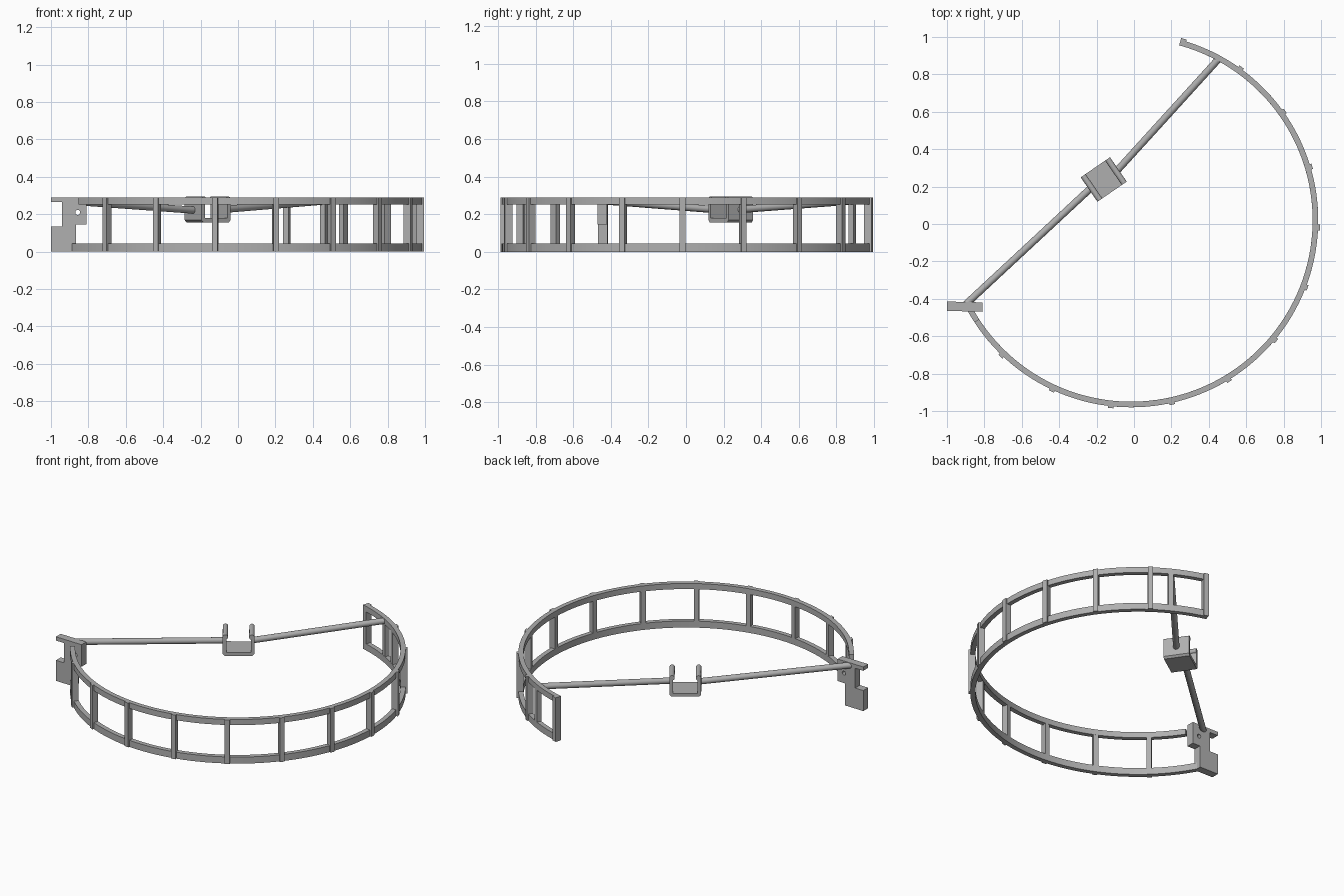
import bpy, bmesh
from math import radians, cos, sin
from mathutils import Vector, Matrix

if "Cube" in bpy.data.objects:
    bpy.data.objects.remove(bpy.data.objects["Cube"])

grey = bpy.data.materials.new("plain grey")
grey.use_nodes = True
colour = (0.43, 0.43, 0.43, 1)
grey.diffuse_color = colour
grey.node_tree.nodes["Principled BSDF"].inputs["Base Color"].default_value = colour

CX, CY = -0.015, 0.02
R_IN, R_OUT = 0.97, 1.0
HEIGHT = 0.29


def finish(name, bm, smooth=False):
    bmesh.ops.recalc_face_normals(bm, faces=bm.faces)
    mesh = bpy.data.meshes.new(name)
    bm.to_mesh(mesh)
    bm.free()
    ob = bpy.data.objects.new(name, mesh)
    bpy.context.collection.objects.link(ob)
    mesh.materials.append(grey)
    if smooth:
        bpy.ops.object.select_all(action='DESELECT')
        ob.select_set(True)
        bpy.context.view_layer.objects.active = ob
        bpy.ops.object.shade_smooth_by_angle(angle=radians(35))
    return ob


def add_box(bm, centre, size, matrix=Matrix()):
    m = matrix @ Matrix.Translation(centre) @ Matrix.Diagonal((*size, 1))
    return bmesh.ops.create_cube(bm, size=1, matrix=m)["verts"]


def arc_rail(name, start, end, z0, z1, steps=90):
    bm = bmesh.new()
    rings = []
    for i in range(steps + 1):
        a = radians(start + (end - start) * i / steps)
        rings.append([bm.verts.new((CX + r * cos(a), CY + r * sin(a), z))
                      for r, z in ((R_IN, z0), (R_OUT, z0), (R_OUT, z1), (R_IN, z1))])
    for a, b in zip(rings, rings[1:]):
        for k in range(4):
            n = (k + 1) % 4
            bm.faces.new((a[k], a[n], b[n], b[k]))
    bm.faces.new(rings[0])
    bm.faces.new(rings[-1])
    return finish(name, bm, True)


def rod(name, start, end, radius=0.019):
    a, b = Vector(start), Vector(end)
    d = b - a
    m = Matrix.Translation((a + b) / 2) @ d.to_track_quat('Z', 'Y').to_matrix().to_4x4()
    bm = bmesh.new()
    bmesh.ops.create_cone(bm, cap_ends=True, segments=24, radius1=radius,
                          radius2=radius, depth=d.length, matrix=m)
    return finish(name, bm, True)


# Curved rails
arc_rail("lower_rail", -152.6, 74.5, 0, 0.043)
arc_rail("upper_rail", -147, 74.5, 0.253, HEIGHT)

# Upright posts, evenly spaced, plus one at the rod and one at the open end
angles = [54.2 - 18.8 * i for i in range(11)] + [61.3, 73.8]
for i, angle in enumerate(angles):
    bm = bmesh.new()
    m = Matrix.Translation((CX, CY, 0)) @ Matrix.Rotation(radians(angle), 4, 'Z')
    outer = 1.0 if angle == 61.3 else 1.01
    add_box(bm, ((R_IN + outer) / 2, 0, HEIGHT / 2),
            (outer - R_IN, 0.03, HEIGHT), m)
    finish(f"post_{i + 1}", bm)

# Cross rods
rod("left_rod", (0.455, 0.885, 0.27), (-0.088, 0.288, 0.225))
rod("right_rod", (-0.9, -0.43, 0.27), (-0.236, 0.187, 0.222))

# Open cradle with rounded lips
frame = Matrix.Translation((-0.162, 0.238, 0)) @ Matrix.Rotation(radians(34.5), 4, 'Z')
HALF, DEPTH, BASE, WALL = 0.095, 0.158, 0.157, 0.022
profile = [(-HALF, 0.28), (-HALF, BASE + 0.012), (-HALF + 0.012, BASE)]
inner = [(-HALF + WALL, BASE + WALL), (-HALF + WALL, 0.28)]
mirror = lambda pts: [(-x, z) for x, z in reversed(pts)]
outline = profile + mirror(profile) + mirror(inner) + inner
bm = bmesh.new()
face = bm.faces.new([bm.verts.new((x, -DEPTH / 2, z)) for x, z in outline])
out = bmesh.ops.extrude_face_region(bm, geom=[face])
moved = [g for g in out["geom"] if isinstance(g, bmesh.types.BMVert)]
bmesh.ops.translate(bm, verts=moved, vec=(0, DEPTH, 0))
bmesh.ops.transform(bm, matrix=frame, verts=bm.verts)
finish("cradle", bm)
for side, name in ((-1, "right_lip"), (1, "left_lip")):
    bm = bmesh.new()
    m = (frame @ Matrix.Translation((side * (HALF - 0.016), 0, 0.279))
         @ Matrix.Rotation(radians(90), 4, 'X'))
    bmesh.ops.create_cone(bm, cap_ends=True, segments=20, radius1=0.016,
                          radius2=0.016, depth=DEPTH, matrix=m)
    finish(name, bm, True)

# Stepped end bracket with a pin hole
outline = [(-1, 0), (-0.865, 0), (-0.865, 0.145), (-0.81, 0.145), (-0.81, HEIGHT),
           (-1, HEIGHT), (-1, 0.265), (-0.94, 0.265), (-0.94, 0.135), (-1, 0.135)]
bm = bmesh.new()
face = bm.faces.new([bm.verts.new((x, -0.467, z)) for x, z in outline])
out = bmesh.ops.extrude_face_region(bm, geom=[face])
moved = [g for g in out["geom"] if isinstance(g, bmesh.types.BMVert)]
bmesh.ops.translate(bm, verts=moved, vec=(0, 0.05, 0))
for v in bm.verts:
    v.co.y -= (v.co.x + 0.9) * 0.025
bracket = finish("end_bracket", bm)

cutter = rod("pin_hole_cutter", (-0.857, -0.55, 0.21), (-0.857, -0.35, 0.21), 0.013)
cutter.hide_render = True
cutter.hide_viewport = True
cut = bracket.modifiers.new("pin_hole", 'BOOLEAN')
cut.object = cutter
cut.solver = 'EXACT'
